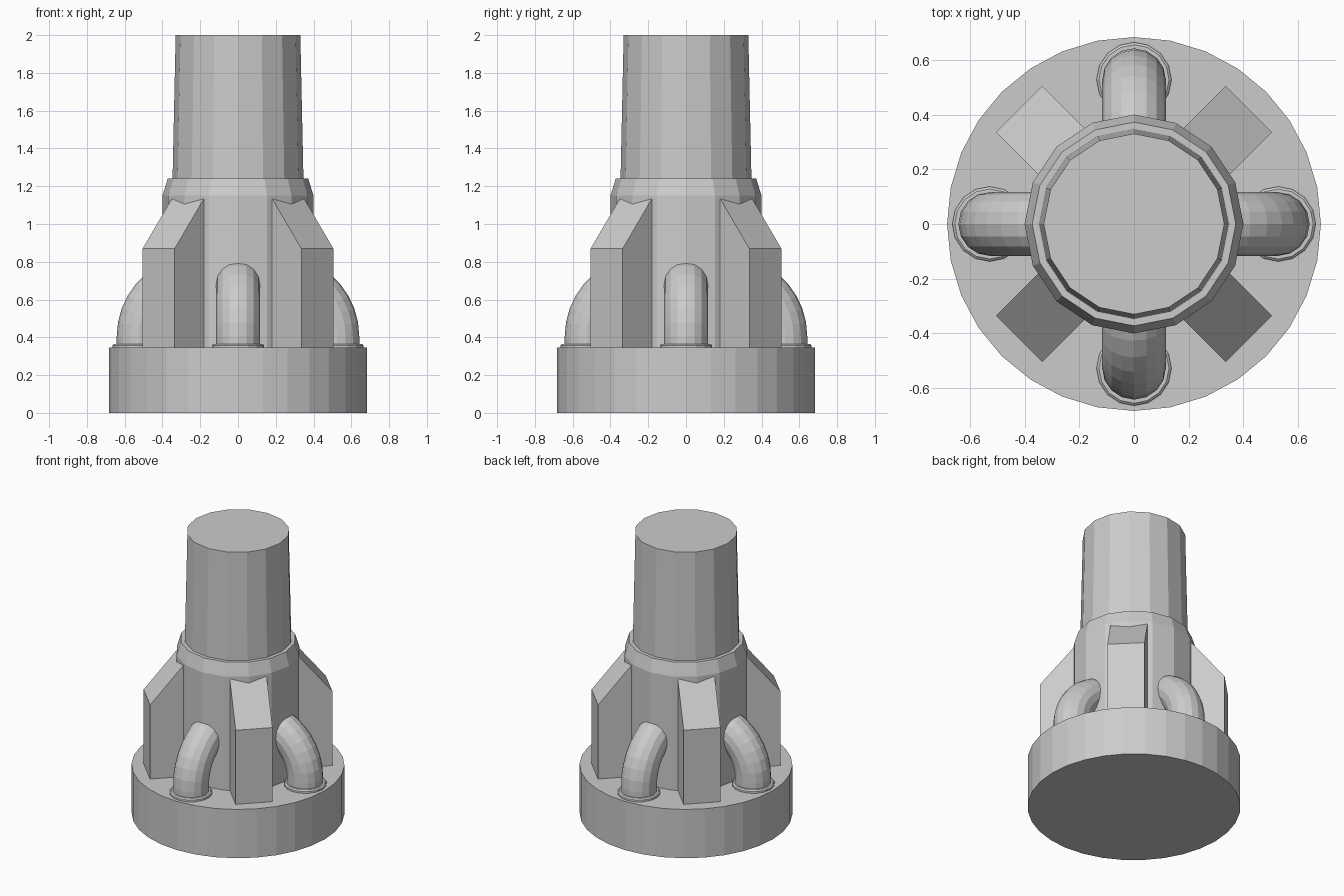
import bpy, bmesh
from math import pi, sin, cos
from mathutils import Matrix

if "Cube" in bpy.data.objects:
    bpy.data.objects.remove(bpy.data.objects["Cube"])


def finish(name, bm):
    bmesh.ops.recalc_face_normals(bm, faces=bm.faces)
    me = bpy.data.meshes.new(name)
    bm.to_mesh(me)
    bm.free()
    ob = bpy.data.objects.new(name, me)
    bpy.context.collection.objects.link(ob)
    return ob


def loft(bm, rings):
    """Skin a list of point rings and cap both ends."""
    loops = [[bm.verts.new(p) for p in ring] for ring in rings]
    n = len(loops[0])
    for a, b in zip(loops, loops[1:]):
        for i in range(n):
            j = (i + 1) % n
            bm.faces.new((a[i], a[j], b[j], b[i]))
    bm.faces.new(loops[0])
    bm.faces.new(loops[-1])


def turned(name, profile, sides, x=0):
    """Lathe a (radius, z) profile about a vertical axis at x."""
    bm = bmesh.new()
    loft(bm, [[(x + r * cos(2 * pi * i / sides), r * sin(2 * pi * i / sides), z)
               for i in range(sides)] for r, z in profile])
    return finish(name, bm)


def four_around(ob, start):
    """Place the part and three linked copies around the column."""
    for k in range(4):
        o = ob if k == 0 else ob.copy()
        if k:
            bpy.context.collection.objects.link(o)
        o.matrix_world = Matrix.Rotation(start + k * pi / 2, 4, 'Z')


# Round base, stepped housing and tapered upper shaft
turned("base", [(0.683, 0), (0.683, 0.345)], 32)
turned("housing", [(0.40, 0.33), (0.40, 1.15), (0.372, 1.24)], 16)
turned("upper_shaft", [(0.347, 1.22), (0.33, 2.0)], 16)

# Buttresses with sloping tops, on the diagonals
side = [(0.28, 0.33), (0.594, 0.33), (0.594, 0.87), (0.28, 1.25)]
bm = bmesh.new()
loft(bm, [[(r, y, z) for r, z in side] for y in (-0.12, 0.12)])
four_around(finish("buttress", bm), pi / 4)

# Elbow pipes bending from the base into the housing
R, r, cx, cz, n = 0.315, 0.117, 0.21, 0.405, 16
path = [(cx + R, 0.33, 0)]
path += [(cx + R * cos(a), cz + R * sin(a), a)
         for a in (pi / 2 * k / 9 for k in range(10))]
bm = bmesh.new()
loft(bm, [[(px + r * cos(t) * cos(a), r * sin(t), pz + r * cos(t) * sin(a))
           for t in (2 * pi * i / n for i in range(n))] for px, pz, a in path])
four_around(finish("elbow_pipe", bm), 0)

# Thin collars where the pipes meet the base
four_around(turned("pipe_collar", [(0.137, 0.335), (0.137, 0.358), (0.128, 0.366)],
                   16, x=0.527), 0)
